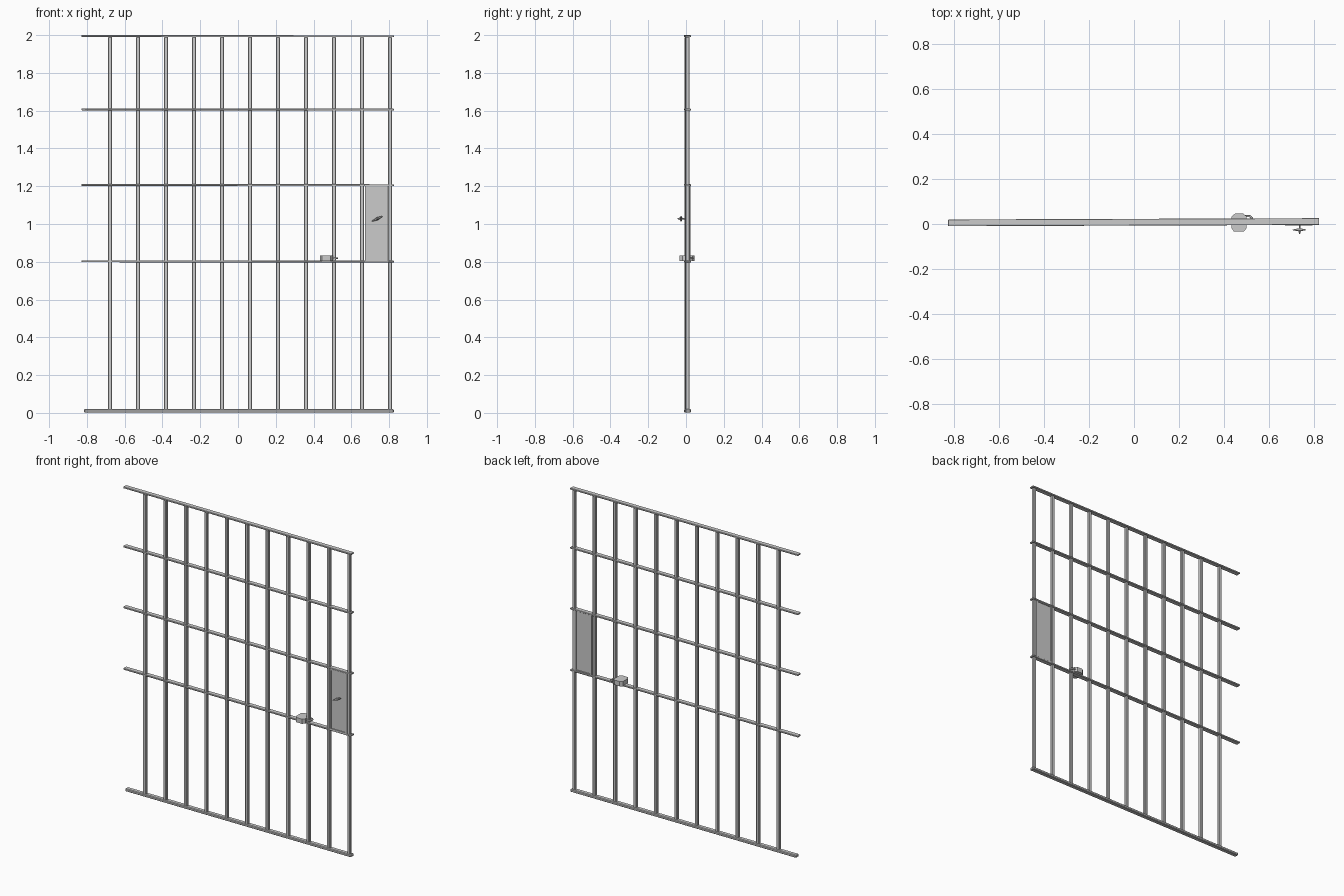
import bpy, bmesh, math
from mathutils import Vector

if "Cube" in bpy.data.objects:
    bpy.data.objects.remove(bpy.data.objects["Cube"])

TILT = 0.0035                      # the gate is turned very slightly about z


def line_y(x):
    return 0.008 + TILT * x


def mesh_object(name, bm):
    bmesh.ops.recalc_face_normals(bm, faces=bm.faces)
    me = bpy.data.meshes.new(name)
    bm.to_mesh(me)
    bm.free()
    ob = bpy.data.objects.new(name, me)
    bpy.context.collection.objects.link(ob)
    return ob


def box(name, lo, hi, bevel=0.0, rot=(0, 0, 0)):
    bm = bmesh.new()
    bmesh.ops.create_cube(bm, size=1)
    size = [b - a for a, b in zip(lo, hi)]
    bmesh.ops.scale(bm, vec=size, verts=bm.verts)
    ob = mesh_object(name, bm)
    ob.location = [(a + b) / 2 for a, b in zip(lo, hi)]
    ob.rotation_euler = rot
    if bevel:
        mod = ob.modifiers.new("chamfer", 'BEVEL')
        mod.width = bevel
        mod.segments = 1
    return ob


def prism(name, points, y0, y1):
    """Extrude an (x, z) outline along y."""
    bm = bmesh.new()
    face = bm.faces.new([bm.verts.new((x, y0, z)) for x, z in points])
    ext = bmesh.ops.extrude_face_region(bm, geom=[face])
    moved = [v for v in ext["geom"] if isinstance(v, bmesh.types.BMVert)]
    bmesh.ops.translate(bm, vec=(0, y1 - y0, 0), verts=moved)
    return mesh_object(name, bm)


def cone_between(name, a, b, r1, r2, sides=6):
    a, b = Vector(a), Vector(b)
    bm = bmesh.new()
    bmesh.ops.create_cone(bm, cap_ends=True, segments=sides, radius1=r1,
                          radius2=r2, depth=(b - a).length)
    ob = mesh_object(name, bm)
    ob.location = (a + b) / 2
    ob.rotation_euler = (b - a).to_track_quat('Z', 'Y').to_euler()
    return ob


# upright bars
for i in range(11):
    x = -0.677 + i * 0.1482
    y = line_y(x) - 0.002
    box(f"upright_bar_{i + 1}", (x - 0.0105, y - 0.0105, 0.012),
        (x + 0.0105, y + 0.0105, 1.99), 0.003)

# flat cross rails
for name, z in (("top", 1.9945), ("upper", 1.606), ("middle", 1.206), ("lower", 0.802)):
    box(f"{name}_rail", (-0.828, -0.007, z - 0.005), (0.825, 0.023, z + 0.005),
        0.0015, (0, 0.0008, TILT))

# thicker bottom rail with chamfered edges
box("bottom_rail", (-0.815, -0.007, 0.002), (0.825, 0.023, 0.02), 0.004, (0, 0, TILT))

# lock plate with a raised rim
box("lock_plate", (0.672, -0.001, 0.805), (0.793, 0.018, 1.204))
for name, lo, hi in (("left", (0.672, 0.805), (0.682, 1.204)),
                     ("right", (0.785, 0.805), (0.795, 1.204)),
                     ("top", (0.682, 1.196), (0.785, 1.204)),
                     ("bottom", (0.682, 0.805), (0.785, 0.813))):
    box(f"plate_rim_{name}", (lo[0], -0.006, lo[1]), (hi[0], 0.023, hi[1]))

# slanted lever handle on a short spindle
cone_between("handle_spindle", (0.738, -0.002, 1.028), (0.738, -0.03, 1.028), 0.004, 0.004)
cone_between("handle_left", (0.738, -0.026, 1.028), (0.708, -0.026, 1.014), 0.008, 0.002)
cone_between("handle_right", (0.738, -0.026, 1.028), (0.765, -0.026, 1.041), 0.008, 0.002)
cone_between("handle_tip", (0.738, -0.028, 1.028), (0.738, -0.045, 1.028), 0.008, 0.002)

# padlock lying across the lower rail
octagon = [(0.445, -0.034), (0.49, -0.034), (0.502, -0.018), (0.502, 0.034),
           (0.487, 0.046), (0.45, 0.046), (0.435, 0.034), (0.435, -0.018)]
body = prism("padlock_body", octagon, 0, 0.031)
# outline drawn in plan, so stand the extrusion up along z
for v in body.data.vertices:
    v.co = Vector((v.co.x, v.co.z, 0.803 + v.co.y))
bm = bmesh.new()
bm.from_mesh(body.data)
bmesh.ops.recalc_face_normals(bm, faces=bm.faces)
bm.to_mesh(body.data)
bm.free()

# padlock shackle: a small arch on the right side
curve = bpy.data.curves.new("padlock_shackle", 'CURVE')
curve.dimensions = '3D'
curve.bevel_depth = 0.005
curve.bevel_resolution = 1
curve.use_fill_caps = True
sp = curve.splines.new('POLY')
path = [(0.495, 0.0), (0.512, 0.0), (0.524, 0.012), (0.526, 0.025),
        (0.516, 0.035), (0.495, 0.035)]
sp.points.add(len(path) - 1)
for p, (x, y) in zip(sp.points, path):
    p.co = (x, y, 0.818, 1)
bpy.context.collection.objects.link(bpy.data.objects.new("padlock_shackle", curve))
